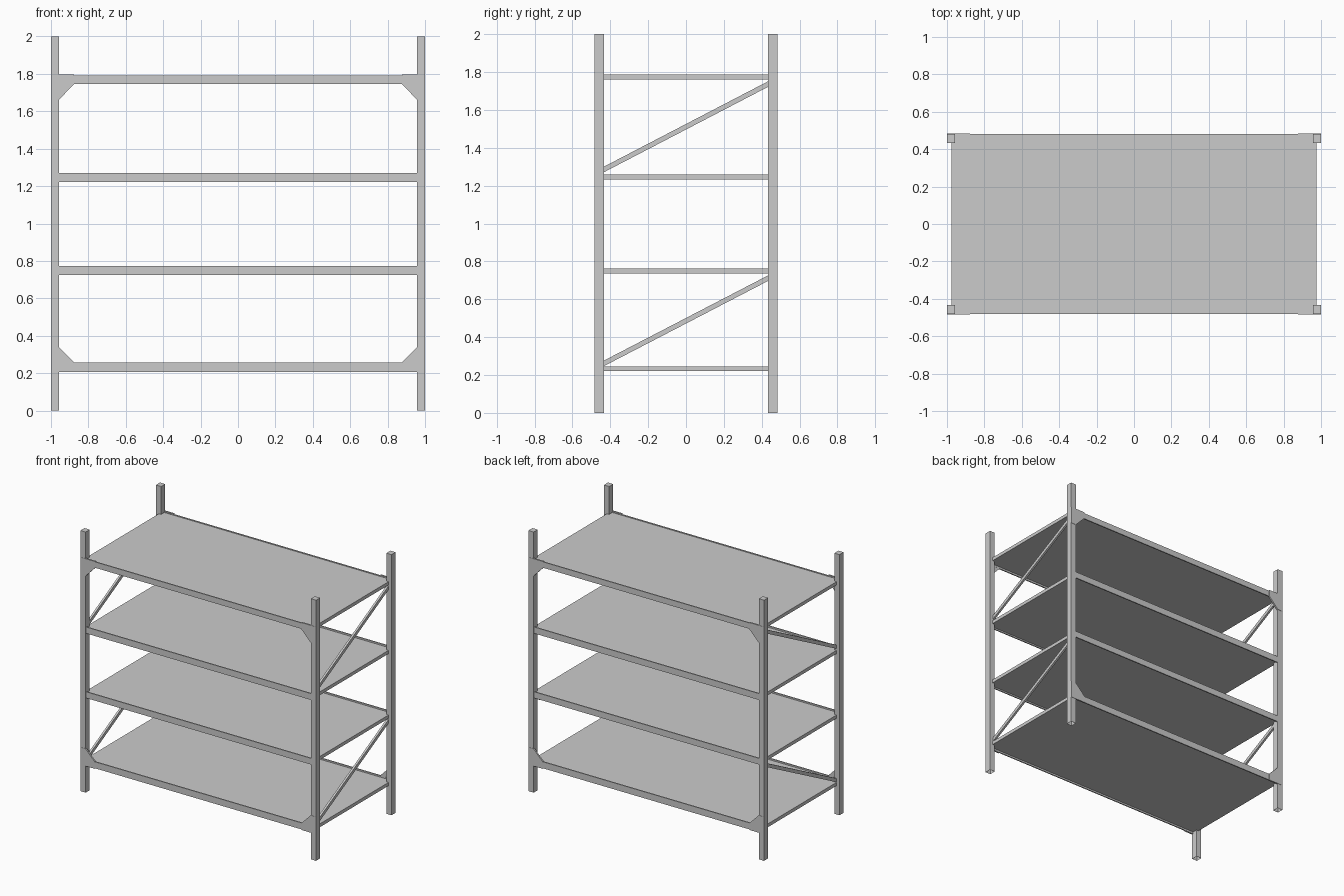
import bpy
import bmesh
from math import atan2, hypot
from mathutils import Matrix

if "Cube" in bpy.data.objects:
    bpy.data.objects.remove(bpy.data.objects["Cube"], do_unlink=True)

grey = bpy.data.materials.new("steel_grey")
grey.use_nodes = True
colour = (0.6, 0.6, 0.6, 1)
grey.diffuse_color = colour
grey.node_tree.nodes["Principled BSDF"].inputs["Base Color"].default_value = colour


def finish(name, bm):
    mesh = bpy.data.meshes.new(name)
    bm.to_mesh(mesh)
    bm.free()
    mesh.materials.append(grey)
    obj = bpy.data.objects.new(name, mesh)
    bpy.context.collection.objects.link(obj)
    return obj


def box(name, low, high, open_bottom=False):
    size = [b - a for a, b in zip(low, high)]
    centre = [(a + b) / 2 for a, b in zip(low, high)]
    bm = bmesh.new()
    bmesh.ops.create_cube(bm, matrix=Matrix.Translation(centre) @ Matrix.Diagonal((*size, 1)))
    if open_bottom:
        under = [f for f in bm.faces if f.normal.z < -0.9]
        bmesh.ops.delete(bm, geom=under, context="FACES_ONLY")
    return finish(name, bm)


def mirror(obj, x=True, y=True):
    mod = obj.modifiers.new("mirror", "MIRROR")
    mod.use_axis = (x, y, False)
    mod.use_mirror_merge = False


def gusset(name, outline):
    # flat plate lying against the outside of a post and beam
    bm = bmesh.new()
    face = bm.faces.new([bm.verts.new((x, -0.484, z)) for x, z in outline])
    solid = bmesh.ops.extrude_face_region(bm, geom=[face])
    moved = [v for v in solid["geom"] if isinstance(v, bmesh.types.BMVert)]
    bmesh.ops.translate(bm, verts=moved, vec=(0, 0.012, 0))
    bmesh.ops.recalc_face_normals(bm, faces=bm.faces)
    mirror(finish(name, bm))


def brace(name, z_front, z_back):
    # diagonal bar between front and back posts
    reach = 0.45
    rise = z_back - z_front
    bar = box(name, (-0.008, -hypot(reach, rise / 2), -0.013),
              (0.008, hypot(reach, rise / 2), 0.013))
    bar.data.transform(Matrix.Translation((0.965, 0, (z_front + z_back) / 2))
                       @ Matrix.Rotation(atan2(rise, 2 * reach), 4, "X"))
    mirror(bar, y=False)


# Four corner posts, open underneath
mirror(box("corner_posts", (0.956, 0.433, 0), (1, 0.482, 2), open_bottom=True))

# Shelves with a taller beam along front and back
levels = [(0.233, 0.207, 0.257), (0.75, 0.726, 0.774),
          (1.246, 1.222, 1.271), (1.773, 1.746, 1.791)]
for number, (middle, beam_low, beam_high) in enumerate(levels, 1):
    box(f"shelf_{number}", (-0.975, -0.474, middle - 0.013), (0.975, 0.474, middle + 0.013))
    mirror(box(f"shelf_beams_{number}", (-0.957, 0.471, beam_low), (0.957, 0.48, beam_high)), x=False)

# Corner plates at the top and bottom shelves
gusset("upper_gussets", [(1, 1.796), (0.876, 1.796), (0.876, 1.746), (0.956, 1.663), (1, 1.663)])
gusset("lower_gussets", [(1, 0.205), (0.876, 0.205), (0.876, 0.257), (0.956, 0.338), (1, 0.338)])

# Diagonal end braces
brace("lower_braces", 0.253, 0.72)
brace("upper_braces", 1.277, 1.745)
